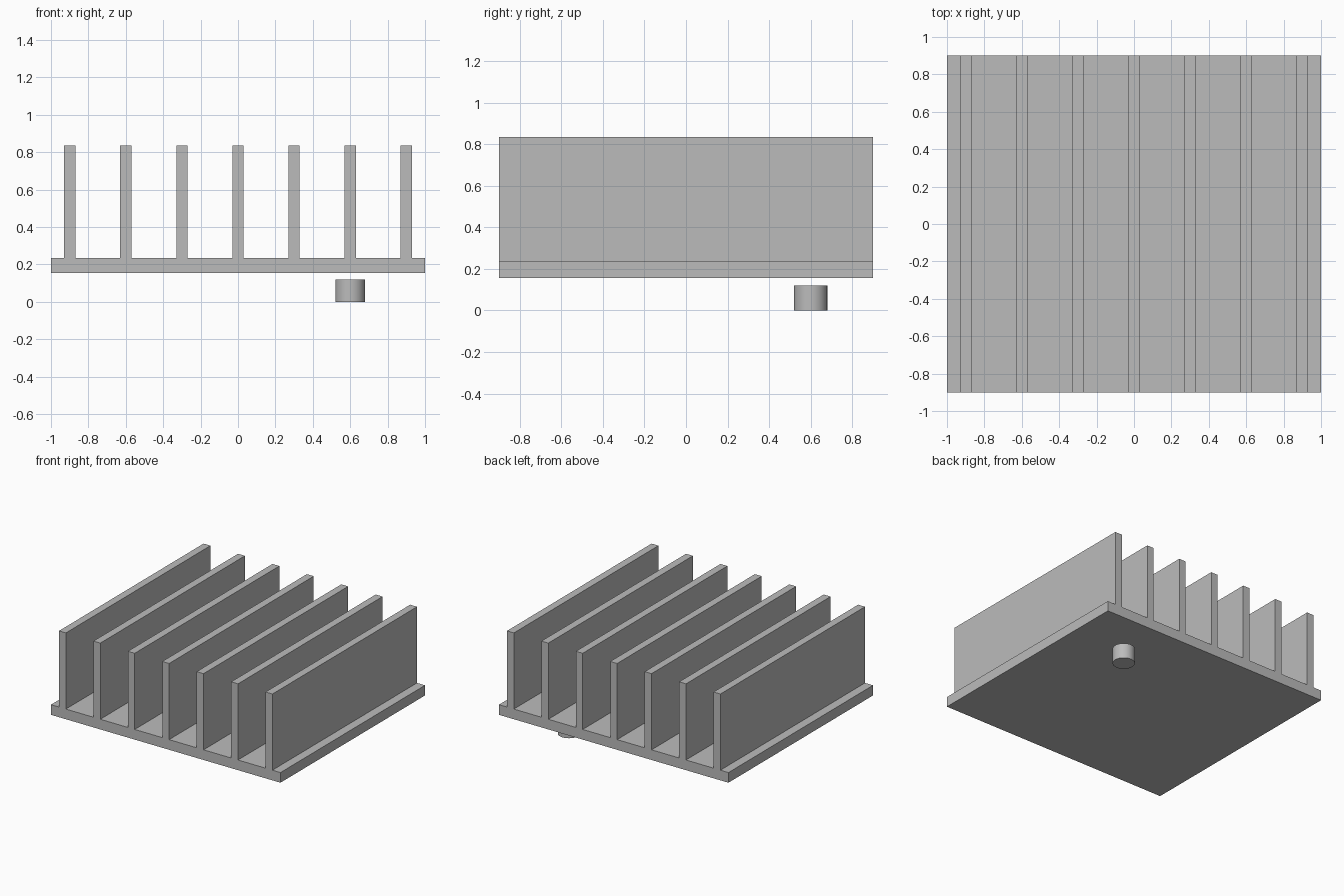
import bpy
import math

if "Cube" in bpy.data.objects:
    bpy.data.objects.remove(bpy.data.objects["Cube"], do_unlink=True)

# Single grey metal
metal = bpy.data.materials.new("grey_metal")
metal.use_nodes = True
GREY = (0.5, 0.5, 0.5, 1)
metal.diffuse_color = GREY
metal.node_tree.nodes["Principled BSDF"].inputs["Base Color"].default_value = GREY

WIDTH, DEPTH = 2.0, 1.8
BASE_BOTTOM, BASE_TOP, FIN_TOP = 0.155, 0.235, 0.835
FIN_COUNT, FIN_SPACING, FIN_THICKNESS = 7, 0.3, 0.06


def extrude_profile(name, outline, depth):
    """Sweep an x-z outline (counter-clockwise from the front) along y."""
    n = len(outline)
    verts = [(x, y, z) for y in (-depth / 2, depth / 2) for x, z in outline]
    faces = [list(range(n)), list(range(2 * n - 1, n - 1, -1))]
    faces += [[i, i + n, (i + 1) % n + n, (i + 1) % n] for i in range(n)]
    mesh = bpy.data.meshes.new(name)
    mesh.from_pydata(verts, [], faces)
    mesh.materials.append(metal)
    obj = bpy.data.objects.new(name, mesh)
    bpy.context.collection.objects.link(obj)
    return obj


# Finned plate: one extruded comb outline, fins traced from right to left
comb = [(-WIDTH / 2, BASE_TOP), (-WIDTH / 2, BASE_BOTTOM),
        (WIDTH / 2, BASE_BOTTOM), (WIDTH / 2, BASE_TOP)]
for i in range(FIN_COUNT):
    centre = ((FIN_COUNT - 1) / 2 - i) * FIN_SPACING
    right, left = centre + FIN_THICKNESS / 2, centre - FIN_THICKNESS / 2
    comb += [(right, BASE_TOP), (right, FIN_TOP), (left, FIN_TOP), (left, BASE_TOP)]
extrude_profile("finned_plate", comb, DEPTH)

# Round peg below the back left corner
bpy.ops.mesh.primitive_cylinder_add(vertices=48, radius=0.08, depth=0.12,
                                    location=(0.6, 0.6, 0.06))
peg = bpy.context.object
peg.name = "mounting_peg"
peg.data.materials.append(metal)
bpy.ops.object.shade_smooth_by_angle(angle=math.radians(30))
